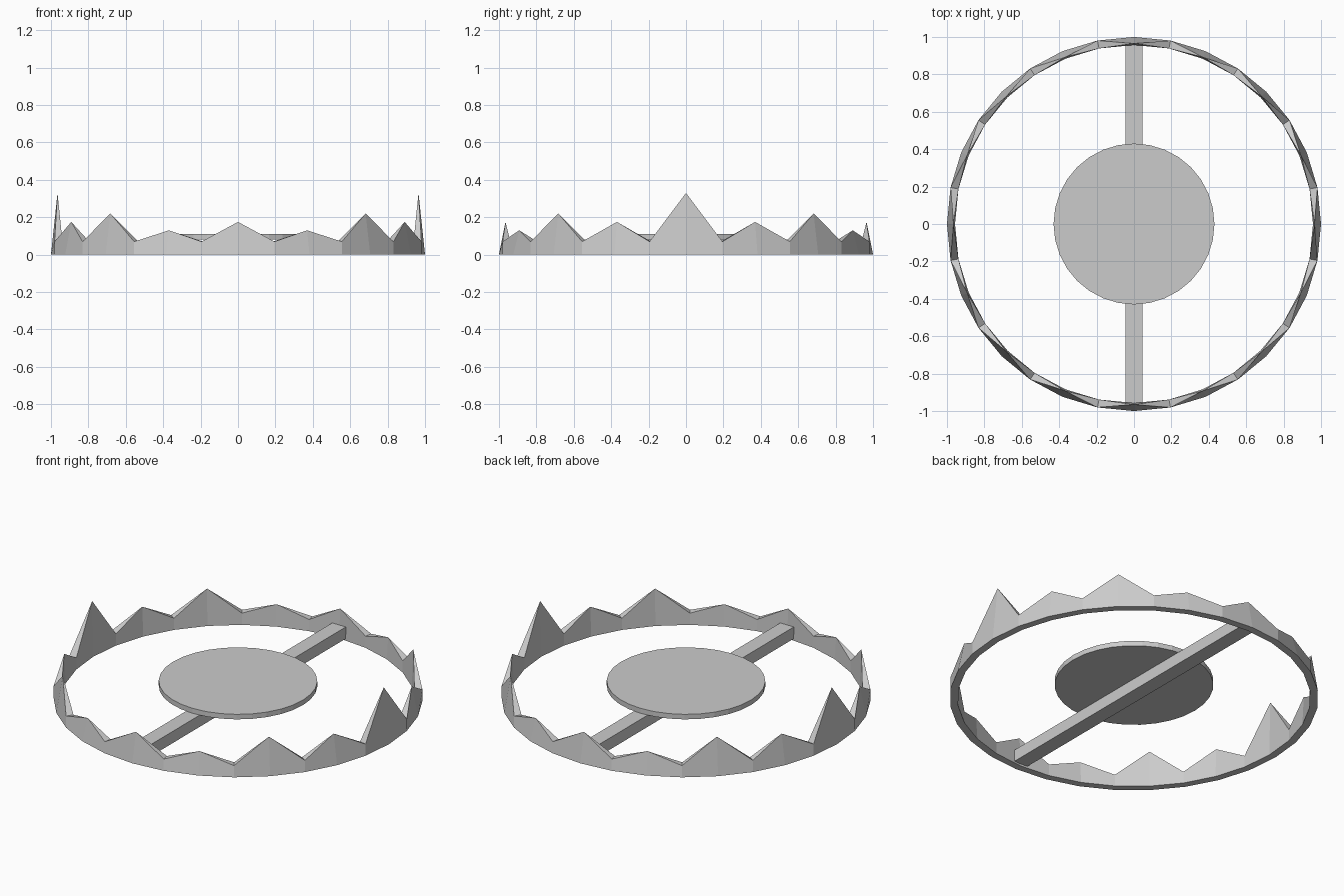
import bpy, bmesh
from math import sin, cos, pi

if "Cube" in bpy.data.objects:
    bpy.data.objects.remove(bpy.data.objects["Cube"])

def finish(bm, name):
    bmesh.ops.recalc_face_normals(bm, faces=bm.faces)
    mesh = bpy.data.meshes.new(name)
    bm.to_mesh(mesh)
    bm.free()
    obj = bpy.data.objects.new(name, mesh)
    bpy.context.collection.objects.link(obj)
    return obj

# Toothed jaw ring: odd steps are valleys, even steps rise to a pointed tooth
OUTER, INNER, TIP, VALLEY = 1.0, 0.957, 0.965, 0.07
SEGMENTS = 32
tooth_heights = [0.33, 0.175, 0.22, 0.13, 0.175]    # from the x axis to the y axis

bm = bmesh.new()
def point(r, a, z):
    return bm.verts.new((r * cos(a), r * sin(a), z))

columns = []
for i in range(SEGMENTS):
    a = 2 * pi * i / SEGMENTS
    base = [point(OUTER, a, 0), point(INNER, a, 0)]
    if i % 2:
        top = [point(OUTER, a, VALLEY), point(INNER, a, VALLEY)]
    else:
        k = (i // 2) % 8
        tip = point(TIP, a, tooth_heights[min(k, 8 - k)])
        top = [tip, tip]
    columns.append((base, top))

for i in range(SEGMENTS):
    (b0, t0), (b1, t1) = columns[i], columns[(i + 1) % SEGMENTS]
    bm.faces.new((b0[0], b1[0], t1[0], t0[0]))
    bm.faces.new((b0[1], t0[1], t1[1], b1[1]))
    bm.faces.new((b0[0], b0[1], b1[1], b1[0]))
    bm.faces.new(list(dict.fromkeys((t0[0], t1[0], t1[1], t0[1]))))
finish(bm, "toothed_ring")

# Cross bar under the plate
bm = bmesh.new()
bmesh.ops.create_cube(bm, size=1)
bmesh.ops.scale(bm, vec=(0.09, 1.91, 0.07), verts=bm.verts)
bmesh.ops.translate(bm, vec=(0, 0, 0.046), verts=bm.verts)
finish(bm, "cross_bar")

# Round pressure plate
bm = bmesh.new()
bmesh.ops.create_cone(bm, cap_ends=True, segments=32, radius1=0.43, radius2=0.43, depth=0.03)
bmesh.ops.translate(bm, vec=(0, 0, 0.096), verts=bm.verts)
finish(bm, "pressure_plate")
